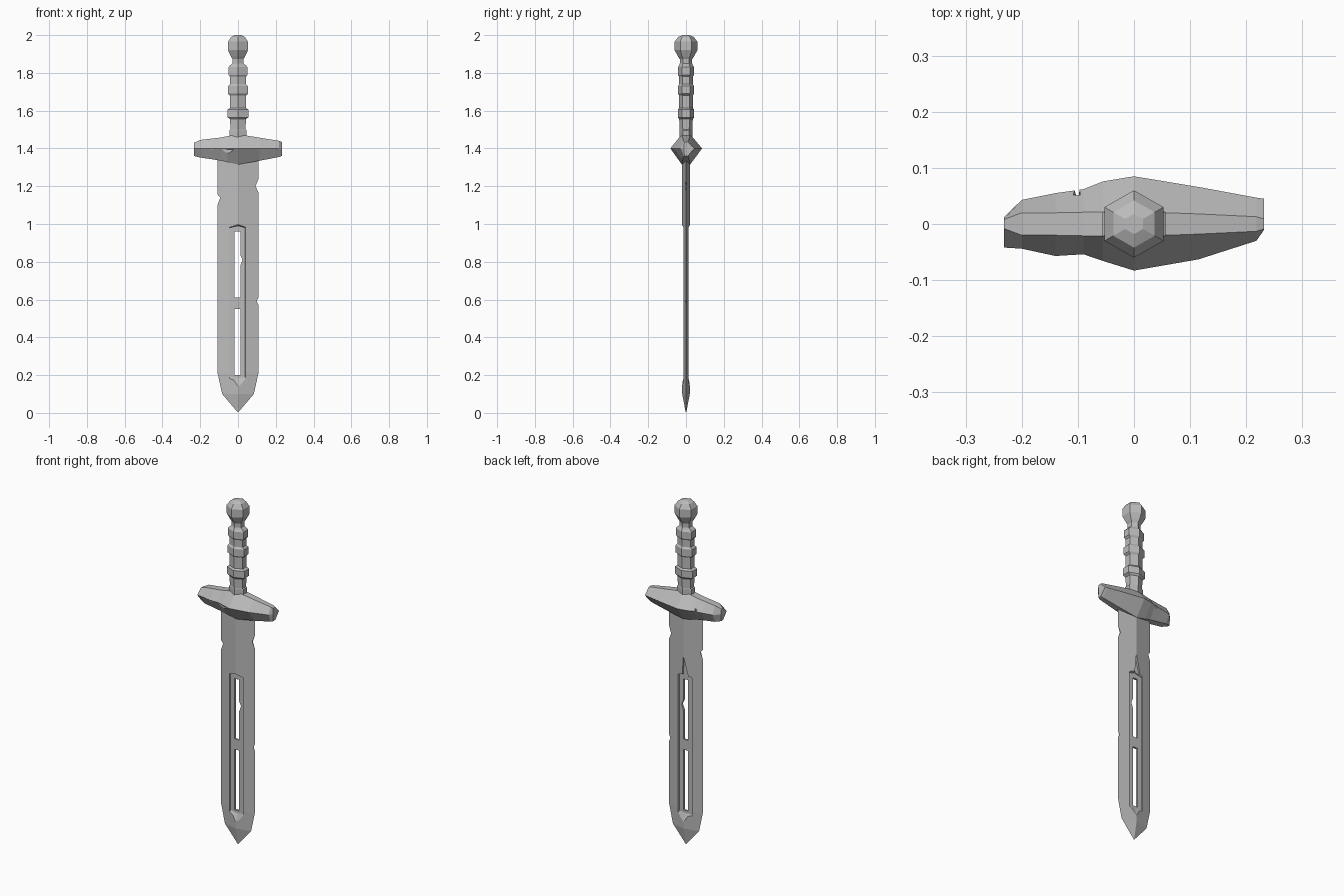
import bpy
import bmesh

cube = bpy.data.objects.get("Cube")
if cube:
    bpy.data.objects.remove(cube, do_unlink=True)

GREY = (0.5, 0.5, 0.5, 1.0)
metal = bpy.data.materials.new("plain_grey")
metal.use_nodes = True
metal.diffuse_color = GREY
bsdf = next(n for n in metal.node_tree.nodes if n.type == 'BSDF_PRINCIPLED')
bsdf.inputs["Base Color"].default_value = GREY


def loft(name, rings):
    """Skin a closed solid over rings that share a point count."""
    bm = bmesh.new()
    loops = [[bm.verts.new(p) for p in ring] for ring in rings]
    for a, b in zip(loops, loops[1:]):
        for i in range(len(a)):
            j = (i + 1) % len(a)
            bm.faces.new((a[i], a[j], b[j], b[i]))
    bm.faces.new(loops[0])
    bm.faces.new(loops[-1])
    bmesh.ops.recalc_face_normals(bm, faces=bm.faces)
    mesh = bpy.data.meshes.new(name)
    bm.to_mesh(mesh)
    bm.free()
    mesh.materials.append(metal)
    obj = bpy.data.objects.new(name, mesh)
    bpy.context.collection.objects.link(obj)
    return obj


def prism(outline, y0, y1, inner=None):
    """Cutter running along y, optionally changing outline on the way."""
    return loft("cutter", [[(x, y0, z) for x, z in outline],
                           [(x, y1, z) for x, z in inner or outline]])


def carve(obj, cutters):
    """Subtract the cutters and bake the result into the mesh."""
    for cutter in cutters:
        cutter.hide_render = True
        mod = obj.modifiers.new("cut", 'BOOLEAN')
        mod.operation = 'DIFFERENCE'
        mod.solver = 'EXACT'
        mod.object = cutter
    graph = bpy.context.evaluated_depsgraph_get()
    baked = bpy.data.meshes.new_from_object(obj.evaluated_get(graph))
    obj.modifiers.clear()
    obj.data = baked
    for cutter in cutters:
        bpy.data.objects.remove(cutter, do_unlink=True)


def hexagon(z, rx, ry):
    return [(0, -ry, z), (rx, -ry / 2, z), (rx, ry / 2, z),
            (0, ry, z), (-rx, ry / 2, z), (-rx, -ry / 2, z)]


def hex_turned(name, profile):
    return loft(name, [hexagon(*row) for row in profile])


# Blade: diamond section, pointing down
blade = loft("blade", [
    [(w, 0, z), (0, t, z), (-w, 0, z), (0, -t, z)]
    for z, w, t in ((1.37, 0.108, 0.022), (0.21, 0.108, 0.022),
                    (0.10, 0.084, 0.02), (0.005, 0.003, 0.002))])

# Sunken panel on both faces, with a sloped pointed lower end
rim = [(-0.052, 0.16), (0, 0.11), (0.046, 0.16),
       (0.046, 0.99), (0, 1.0), (-0.052, 0.99)]
floor = [(-0.044, 0.19), (0, 0.185), (0.038, 0.19),
         (0.038, 0.98), (0, 0.99), (-0.044, 0.98)]
cutters = [prism(rim, s * 0.03, s * 0.006, floor) for s in (-1, 1)]

# Two slots right through the panel
for low, high in ((0.2, 0.55), (0.61, 0.96)):
    cutters.append(prism([(-0.018, low), (0.012, low),
                          (0.012, high), (-0.018, high)], -0.1, 0.1))

# Nicks along the edges and in the upper slot
for nick in ([(0.12, 1.27), (0.093, 1.2), (0.12, 1.14)],
             [(-0.12, 1.17), (-0.094, 1.14), (-0.12, 1.07)],
             [(0.12, 0.64), (0.099, 0.59), (0.12, 0.55)],
             [(0.005, 0.85), (0.024, 0.81), (0.005, 0.76)]):
    cutters.append(prism(nick, -0.1, 0.1))

# Gash on the back above the panel
cutters.append(prism([(0.012, 0.97), (-0.03, 0.97), (0.002, 1.1)], 0.03, 0.01))
carve(blade, cutters)

# Cross guard: worn six-sided bar, sections run along x
sections = (  # x, front y, back y, bottom z, top z, half flat
    (-0.232, -0.042, 0.012, 1.36, 1.43, 0.008),
    (-0.2, -0.044, 0.043, 1.352, 1.445, 0.02),
    (-0.14, -0.057, 0.055, 1.343, 1.452, 0.02),
    (-0.09, -0.054, 0.062, 1.335, 1.458, 0.021),
    (-0.055, -0.066, 0.076, 1.327, 1.465, 0.021),
    (0, -0.083, 0.085, 1.315, 1.475, 0.022),
    (0.115, -0.063, 0.066, 1.335, 1.457, 0.018),
    (0.218, -0.03, 0.047, 1.355, 1.44, 0.013),
    (0.232, -0.01, 0.045, 1.36, 1.435, 0.009))
guard = loft("cross_guard", [
    [(x, f, 1.4), (x, -h, top), (x, h, top),
     (x, b, 1.4), (x, h, bottom), (x, -h, bottom)]
    for x, f, b, bottom, top, h in sections])

# Chips in the front and back of the guard
carve(guard, [
    prism([(-0.15, 1.395), (-0.02, 1.395), (-0.06, 1.365)], -0.1, -0.052),
    prism([(-0.11, 1.42), (-0.095, 1.42), (-0.1, 1.37)], 0.1, 0.052)])

# Grip with three raised bands
grip_rows = [(1.46, 0.046, 0.034), (1.495, 0.046, 0.034), (1.5, 0.04, 0.034)]
for z, rx in ((1.585, 0.056), (1.71, 0.053), (1.81, 0.05)):
    grip_rows += [(z - 0.03, 0.042, 0.036), (z - 0.02, rx, 0.043),
                  (z + 0.02, rx, 0.043), (z + 0.03, 0.042, 0.036)]
grip_rows += [(1.85, 0.03, 0.033), (1.88, 0.03, 0.033)]
hex_turned("grip", grip_rows)

# Faceted pommel
hex_turned("pommel", [
    (z, r * 0.88, r) for z, r in
    ((1.868, 0.03), (1.888, 0.043), (1.92, 0.06),
     (1.965, 0.06), (1.99, 0.042), (2.0, 0.018))])
